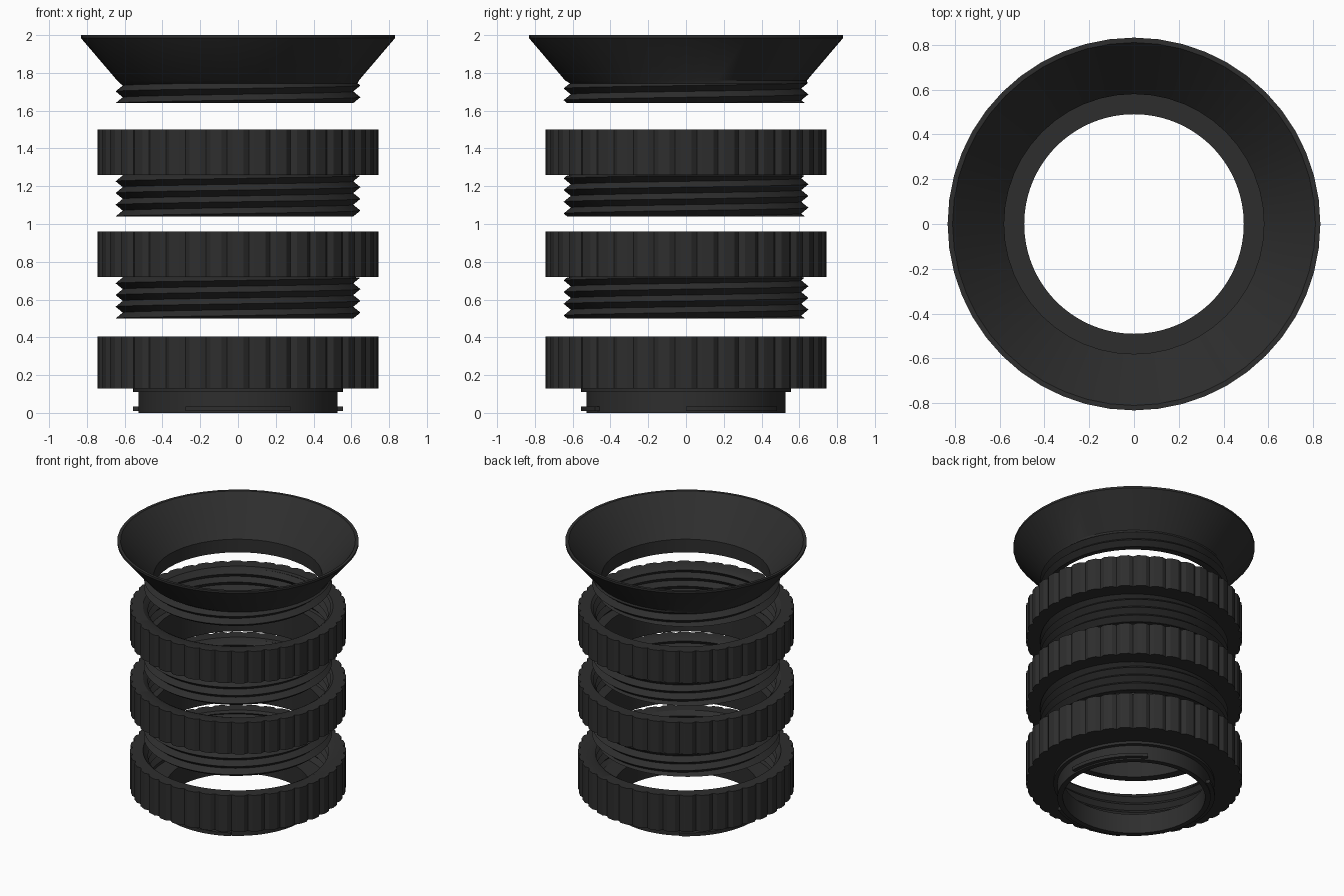
import bpy, bmesh, math

if "Cube" in bpy.data.objects:
    bpy.data.objects.remove(bpy.data.objects["Cube"], do_unlink=True)

black = bpy.data.materials.new("matte_black")
black.use_nodes = True
black.diffuse_color = (0.027, 0.027, 0.027, 1)
black.node_tree.nodes["Principled BSDF"].inputs["Base Color"].default_value = black.diffuse_color

PITCH = 0.062
TEETH = 40
BODY_R = 0.745


def lathe(name, section, steps, start=0.0, sweep=math.tau):
    """Sweep a closed section, given per angle as (radius, z) points, around z."""
    bm = bmesh.new()
    columns = []
    for i in range(steps + 1):
        t = i / steps
        a = start + sweep * t
        columns.append([bm.verts.new((r * math.cos(a), r * math.sin(a), z))
                        for r, z in section(t, i)])
    for c, d in zip(columns, columns[1:]):
        for j in range(len(c)):
            k = (j + 1) % len(c)
            bm.faces.new((c[j], d[j], d[k], c[k]))
    if sweep < math.tau:
        bm.faces.new(columns[0])
        bm.faces.new(columns[-1])
    bmesh.ops.remove_doubles(bm, verts=bm.verts, dist=0.0002)
    bmesh.ops.recalc_face_normals(bm, faces=bm.faces)
    mesh = bpy.data.meshes.new(name)
    bm.to_mesh(mesh)
    bm.free()
    mesh.materials.append(black)
    obj = bpy.data.objects.new(name, mesh)
    bpy.context.collection.objects.link(obj)
    bpy.ops.object.select_all(action="DESELECT")
    obj.select_set(True)
    bpy.context.view_layer.objects.active = obj
    bpy.ops.object.shade_smooth_by_angle(angle=math.radians(30))
    return obj


def thread(t, low, high, root, crest):
    """Helical zigzag from low to high at turn fraction t."""
    points = []
    for k in range(-2, int(2 * (high - low) / PITCH) + 3):
        z = min(max(low + PITCH * (k / 2 + t), low), high)
        phase = ((z - low) / PITCH - t) % 1.0
        points.append((root + (crest - root) * (1 - abs(2 * phase - 1)), z))
    return points


def grip(i):
    """Outer radius of the grooved grip."""
    return BODY_R - (0.018 if i % 4 == 2 else 0)


# Flared hood with a threaded neck
def hood_section(t, i):
    return ([(0.58, 1.64)] + thread(t, 1.64, 1.745, 0.61, 0.648)
            + [(0.64, 1.76), (0.832, 1.985), (0.832, 2.0), (0.81, 2.0), (0.58, 1.74)])


lathe("flared_hood", hood_section, 48)


# Middle rings: grooved grip, male thread below, female thread inside
def tube_section(base):
    def section(t, i):
        r = grip(i)
        female = thread(t, base + 0.24, base + 0.445, 0.65, 0.62)
        return ([(0.58, base)] + thread(t, base, base + 0.215, 0.61, 0.648)
                + [(0.61, base + 0.22), (r, base + 0.22), (r, base + 0.46), (0.655, base + 0.46)]
                + female[::-1] + [(0.58, base + 0.235)])
    return section


lathe("upper_extension_ring", tube_section(1.04), TEETH * 4)
lathe("lower_extension_ring", tube_section(0.50), TEETH * 4)


# Bottom mount ring with its stepped neck
def mount_section(t, i):
    r = grip(i)
    return ([(0.49, 0.0), (0.528, 0.0), (0.528, 0.11), (0.555, 0.11), (0.555, 0.13),
             (r, 0.13), (r, 0.405), (0.655, 0.405)]
            + thread(t, 0.17, 0.39, 0.65, 0.62)[::-1] + [(0.62, 0.15), (0.49, 0.15)])


lathe("mount_ring", mount_section, TEETH * 4)

# Three locking tabs on the mount neck
for n, angle in enumerate((30, 150, 270)):
    lathe(f"locking_tab_{n + 1}",
          lambda t, i: [(0.515, 0.01), (0.557, 0.01), (0.557, 0.035), (0.515, 0.035)],
          12, math.radians(angle - 30), math.radians(60))
